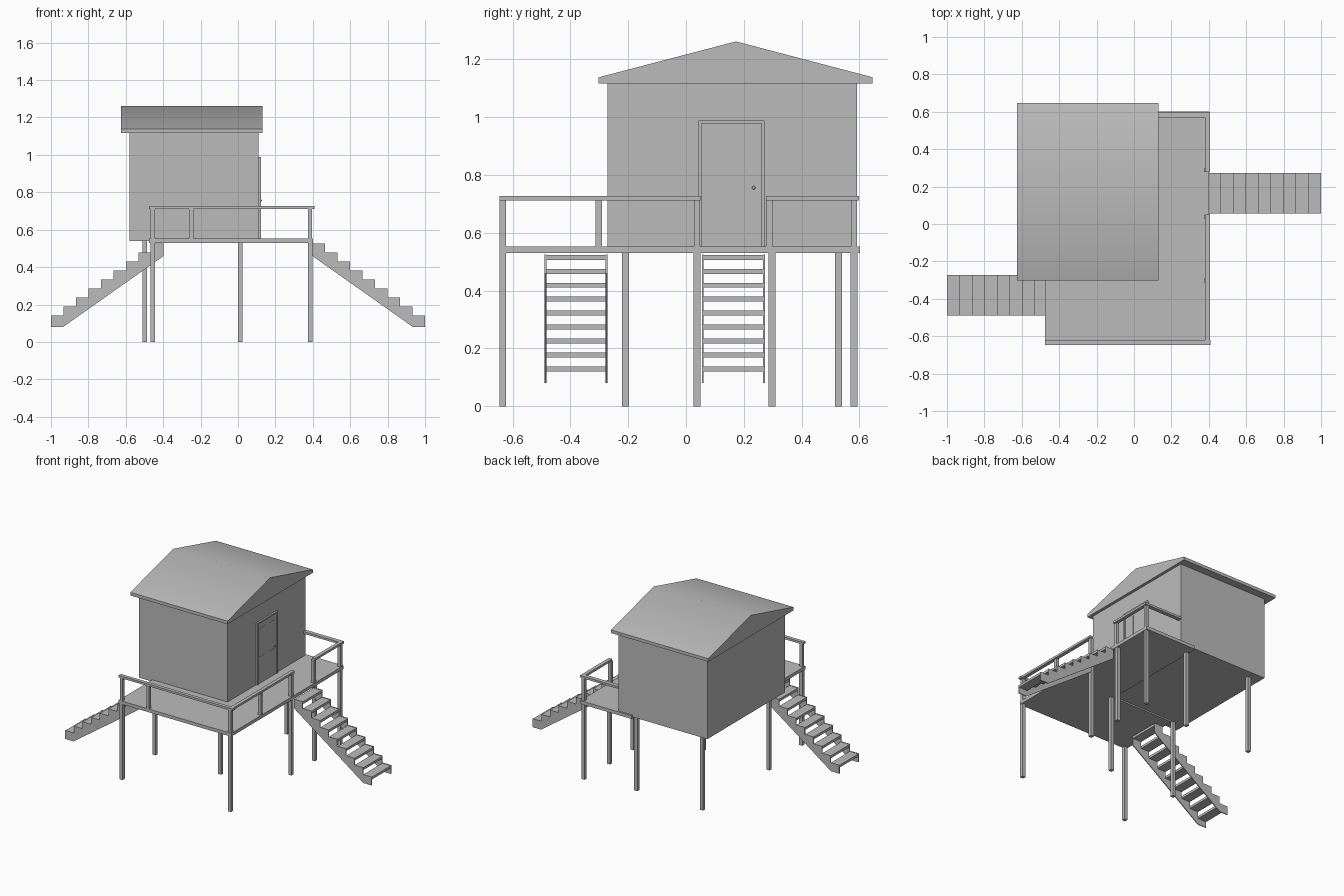
import bpy, bmesh, math
from mathutils import Matrix

if "Cube" in bpy.data.objects:
    bpy.data.objects.remove(bpy.data.objects["Cube"], do_unlink=True)

grey = bpy.data.materials.new("plain grey")
grey.use_nodes = True
grey.diffuse_color = (0.5, 0.5, 0.5, 1)
bsdf = next(n for n in grey.node_tree.nodes if n.type == 'BSDF_PRINCIPLED')
bsdf.inputs["Base Color"].default_value = (0.5, 0.5, 0.5, 1)


def finish(name, bm):
    bmesh.ops.recalc_face_normals(bm, faces=bm.faces)
    mesh = bpy.data.meshes.new(name)
    bm.to_mesh(mesh)
    bm.free()
    mesh.materials.append(grey)
    obj = bpy.data.objects.new(name, mesh)
    bpy.context.collection.objects.link(obj)
    return obj


def box(name, x, y, z):
    """Box from (low, high) pairs."""
    bm = bmesh.new()
    size = [b - a for a, b in (x, y, z)]
    mid = [(a + b) / 2 for a, b in (x, y, z)]
    bmesh.ops.create_cube(bm, size=1, matrix=Matrix.Translation(mid) @ Matrix.Diagonal((*size, 1)))
    return finish(name, bm)


def prism(name, points, axis, low, high):
    """Extrude a flat outline along one axis from low to high."""
    bm = bmesh.new()
    verts = []
    for p in points:
        co = list(p)
        co.insert(axis, low)
        verts.append(bm.verts.new(co))
    face = bm.faces.new(verts)
    geom = bmesh.ops.extrude_face_region(bm, geom=[face])["geom"]
    move = [0, 0, 0]
    move[axis] = high - low
    bmesh.ops.translate(bm, vec=move, verts=[v for v in geom if isinstance(v, bmesh.types.BMVert)])
    return finish(name, bm)


def post(name, x, y, low, high, w=0.012):
    return box(name, (x - w, x + w), (y - w, y + w), (low, high))


# House body and roof
box("house_walls", (-0.58, 0.11), (-0.272, 0.591), (0.54, 1.118))
roof = prism("roof", [(-0.302, 1.116), (-0.302, 1.138), (0.173, 1.262), (0.646, 1.138), (0.646, 1.116)],
             0, -0.625, 0.13)
bpy.context.view_layer.objects.active = roof
roof.select_set(True)
bpy.ops.object.shade_smooth_by_angle(angle=math.radians(32))
roof.select_set(False)

# L-shaped deck
prism("deck", [(-0.475, -0.646), (0.4, -0.646), (0.4, 0.602), (0, 0.602), (0, -0.198), (-0.475, -0.198)],
      2, 0.53, 0.553)

# Support posts
EDGE, FRONT, BACK = 0.385, -0.634, 0.581
for x, y in [(EDGE, FRONT), (-0.456, FRONT), (EDGE, 0.038), (EDGE, 0.298), (EDGE, BACK),
             (0.012, -0.21), (0.012, 0.528), (-0.498, -0.21), (-0.498, 0.528)]:
    post("support_post", x, y, 0, 0.545)

# Railing posts and handrails
for x, y in [(-0.456, FRONT), (-0.25, FRONT), (EDGE, FRONT), (EDGE, -0.302), (EDGE, 0.038),
             (EDGE, 0.288), (EDGE, BACK)]:
    post("railing_post", x, y, 0.55, 0.715, 0.011)
RAIL = (0.712, 0.727)
box("front_handrail", (-0.475, 0.41), (-0.646, -0.621), RAIL)
box("side_handrail_front", (0.38, 0.405), (-0.621, 0.05), RAIL)
box("side_handrail_back", (0.38, 0.405), (0.277, 0.569), RAIL)
box("back_handrail", (0.11, 0.405), (0.569, 0.598), RAIL)

# Door frame, leaf, panels and knob
WALL = 0.11
for y in (0.043, 0.262):
    box("door_jamb", (WALL, 0.122), (y, y + 0.01), (0.55, 0.988))
box("door_head", (WALL, 0.122), (0.053, 0.262), (0.978, 0.988))
box("door_leaf", (WALL, 0.116), (0.053, 0.262), (0.553, 0.978))
for y in (0.071, 0.178):
    for z in ((0.58, 0.74), (0.79, 0.94)):
        box("door_panel", (WALL, 0.118), (y, y + 0.062), z)
knob = bmesh.new()
bmesh.ops.create_uvsphere(knob, u_segments=12, v_segments=8, radius=0.006,
                          matrix=Matrix.Translation((0.122, 0.234, 0.756)))
finish("door_knob", knob)

# Two open stairs with sawtooth stringers
STEPS, RUN, RISE, LOW = 9, 0.067, 0.0482, 0.14


def stairs(name, side, y0, y1):
    outline = [(side * 0.397, 0.46), (side * 0.935, 0.08), (side, 0.08)]
    for i in range(STEPS):
        top = LOW + i * RISE
        outer = 1 - i * RUN
        outline += [(side * outer, top), (side * (outer - RUN), top)]
        xs = sorted((side * outer, side * (outer - RUN)))
        box(name + "_tread", xs, (y0 + 0.006, y1 - 0.006), (top - 0.019, top - 0.002))
    for y in (y0, y1 - 0.006):
        prism(name + "_stringer", outline, 1, y, y + 0.006)


stairs("right_side_stairs", 1, 0.055, 0.273)
stairs("left_side_stairs", -1, -0.489, -0.272)
